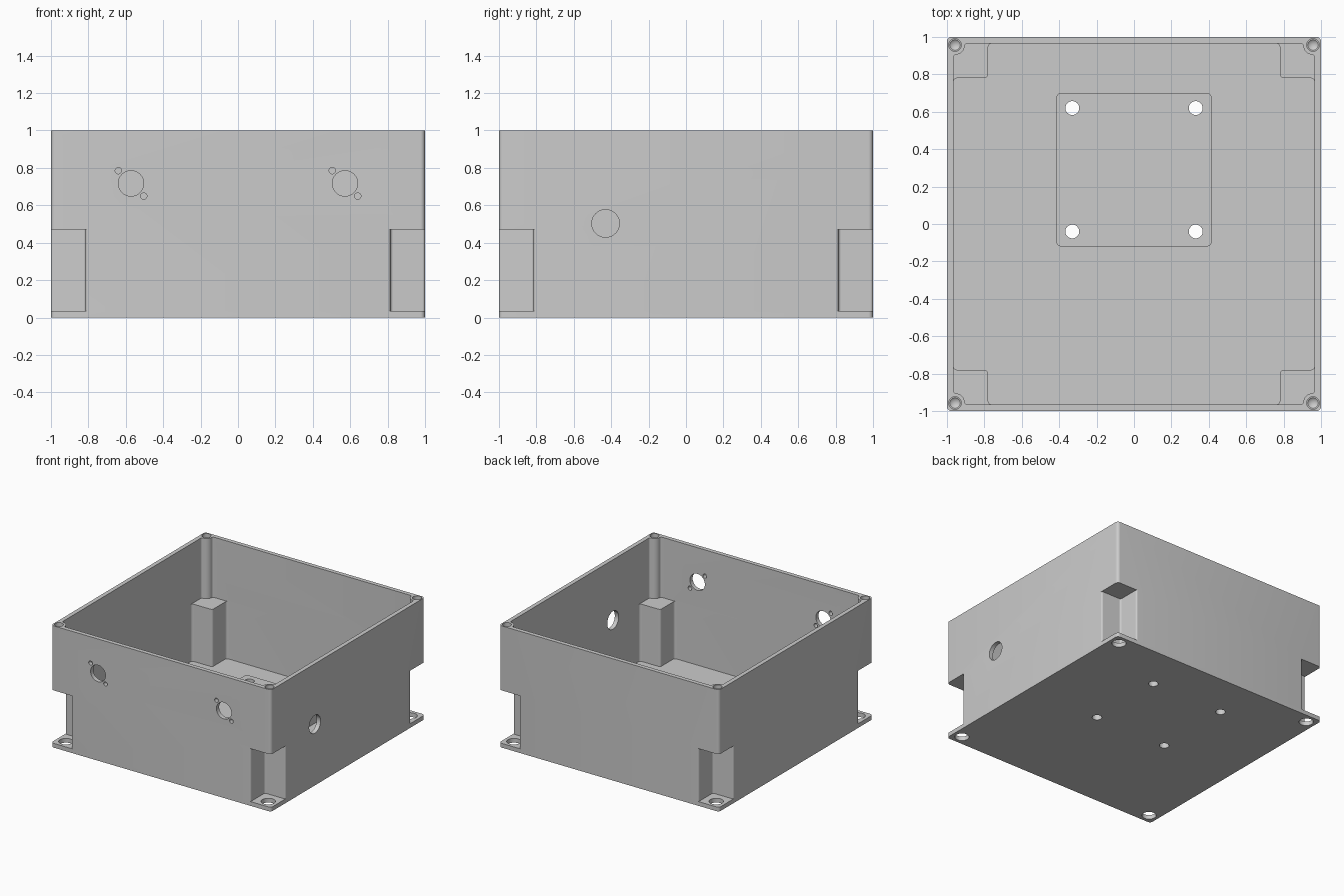
import bpy, bmesh, math
from mathutils import Vector

if "Cube" in bpy.data.objects:
    bpy.data.objects.remove(bpy.data.objects["Cube"], do_unlink=True)

WALL = 0.965          # inner face of the walls
FLOOR = 0.035         # floor thickness
SHELF = 0.505         # top of the inner corner blocks

grey = bpy.data.materials.new("plain grey")
grey.use_nodes = True
grey.diffuse_color = (0.6, 0.6, 0.6, 1)
grey.node_tree.nodes["Principled BSDF"].inputs["Base Color"].default_value = (0.6, 0.6, 0.6, 1)


def rounded(corners, steps=6):
    """Round each (x, y, radius) right-angle corner of an outline."""
    out = []
    for i, (x, y, r) in enumerate(corners):
        p = Vector((x, y))
        if r == 0:
            out.append(p)
            continue
        a = (Vector(corners[i - 1][:2]) - p).normalized()
        b = (Vector(corners[(i + 1) % len(corners)][:2]) - p).normalized()
        for k in range(steps + 1):
            t = math.pi / 2 * k / steps
            out.append(p + (a + b) * r - (b * math.cos(t) + a * math.sin(t)) * r)
    return out


def prism(name, outline, z0, z1):
    bm = bmesh.new()
    face = bm.faces.new([bm.verts.new((p[0], p[1], z0)) for p in outline])
    top = bmesh.ops.extrude_face_region(bm, geom=[face])["geom"]
    bmesh.ops.translate(bm, vec=(0, 0, z1 - z0),
                        verts=[v for v in top if isinstance(v, bmesh.types.BMVert)])
    bmesh.ops.recalc_face_normals(bm, faces=bm.faces)
    mesh = bpy.data.meshes.new(name)
    bm.to_mesh(mesh)
    bm.free()
    mesh.materials.append(grey)
    obj = bpy.data.objects.new(name, mesh)
    bpy.context.collection.objects.link(obj)
    return obj


def rectangle(x0, x1, y0, y1, r):
    return rounded([(x0, y0, r), (x1, y0, r), (x1, y1, r), (x0, y1, r)])


def rod(name, location, radius, length, axis="Z", tip=None):
    """Cylinder, or a cone when a tip radius is given."""
    turn = {"X": (0, math.pi / 2, 0), "Y": (math.pi / 2, 0, 0), "Z": (0, 0, 0)}[axis]
    bpy.ops.mesh.primitive_cone_add(vertices=40, depth=length, location=location, rotation=turn,
                                    radius1=radius if tip is None else tip, radius2=radius)
    obj = bpy.context.object
    obj.name = name
    obj.data.materials.append(grey)
    return obj


def combine(target, tool, operation="DIFFERENCE"):
    mod = target.modifiers.new(tool.name, "BOOLEAN")
    mod.operation, mod.solver, mod.object = operation, "EXACT", tool
    bpy.context.view_layer.objects.active = target
    bpy.ops.object.modifier_apply(modifier=mod.name)
    bpy.data.objects.remove(tool, do_unlink=True)


def cavity_outline(step, r_in, r_out):
    """Square cavity whose four corners are stepped inwards."""
    w, s = WALL, step
    pts = []
    for k in range(4):
        for x, y, r in ((w, s, r_in), (s, s, r_out), (s, w, r_in)):
            for _ in range(k):
                x, y = -y, x
            pts.append((x, y, r))
    return rounded(pts)


# Outer box, hollowed above and between the corner blocks
box = prism("enclosure_box", rectangle(-1, 1, -1, 1, 0.025), 0, 1)
combine(box, prism("upper_cavity", cavity_outline(0.905, 0.015, 0.05), SHELF, 1.1))
combine(box, prism("lower_cavity", cavity_outline(0.78, 0.02, 0.02), FLOOR, SHELF + 0.02))

# Raised pad on the floor
pad = prism("floor_pad", rectangle(-0.415, 0.415, -0.12, 0.7, 0.025), FLOOR / 2, 0.1)
combine(box, pad, "UNION")

# Corner notches with softened edges, mounting holes and blind screw holes
n, f = 0.815, 1.0005
notch = rounded([(n, n, 0.015), (n, f, 0.015), (0.7, f, 0), (0.7, 1.2, 0), (1.2, 1.2, 0),
                 (1.2, 0.7, 0), (f, 0.7, 0), (f, n, 0.015)])
for sx in (-1, 1):
    for sy in (-1, 1):
        combine(box, prism("notch", [(p.x * sx, p.y * sy) for p in notch], FLOOR, 0.47))
        combine(box, rod("mounting_hole", (sx * 0.92, sy * 0.92, 0), 0.054, 0.2))
        hole = rod("screw_hole", (sx * 0.957, sy * 0.957, 0.9), 0.034, 0.3)
        cone = rod("screw_tip", (sx * 0.957, sy * 0.957, 0.74), 0.034, 0.03, tip=0)
        combine(hole, cone, "UNION")
        combine(box, hole)

# Holes through the floor pad
for x in (-0.33, 0.33):
    for y in (-0.04, 0.62):
        combine(box, rod("pad_hole", (x, y, 0), 0.037, 0.4))

# Front connector openings, each with two small screw holes
for x in (-0.572, 0.572):
    for dx, dz, r in ((0, 0, 0.068), (-0.068, 0.068, 0.017), (0.068, -0.068, 0.017)):
        combine(box, rod("front_hole", (x + dx, -1, 0.717 + dz), r, 0.2, "Y"))

# Cable opening in the side wall
combine(box, rod("side_hole", (1, -0.43, 0.503), 0.074, 0.2, "X"))

bpy.ops.object.select_all(action="DESELECT")
box.select_set(True)
bpy.context.view_layer.objects.active = box
bpy.ops.object.shade_smooth_by_angle(angle=math.radians(30))
